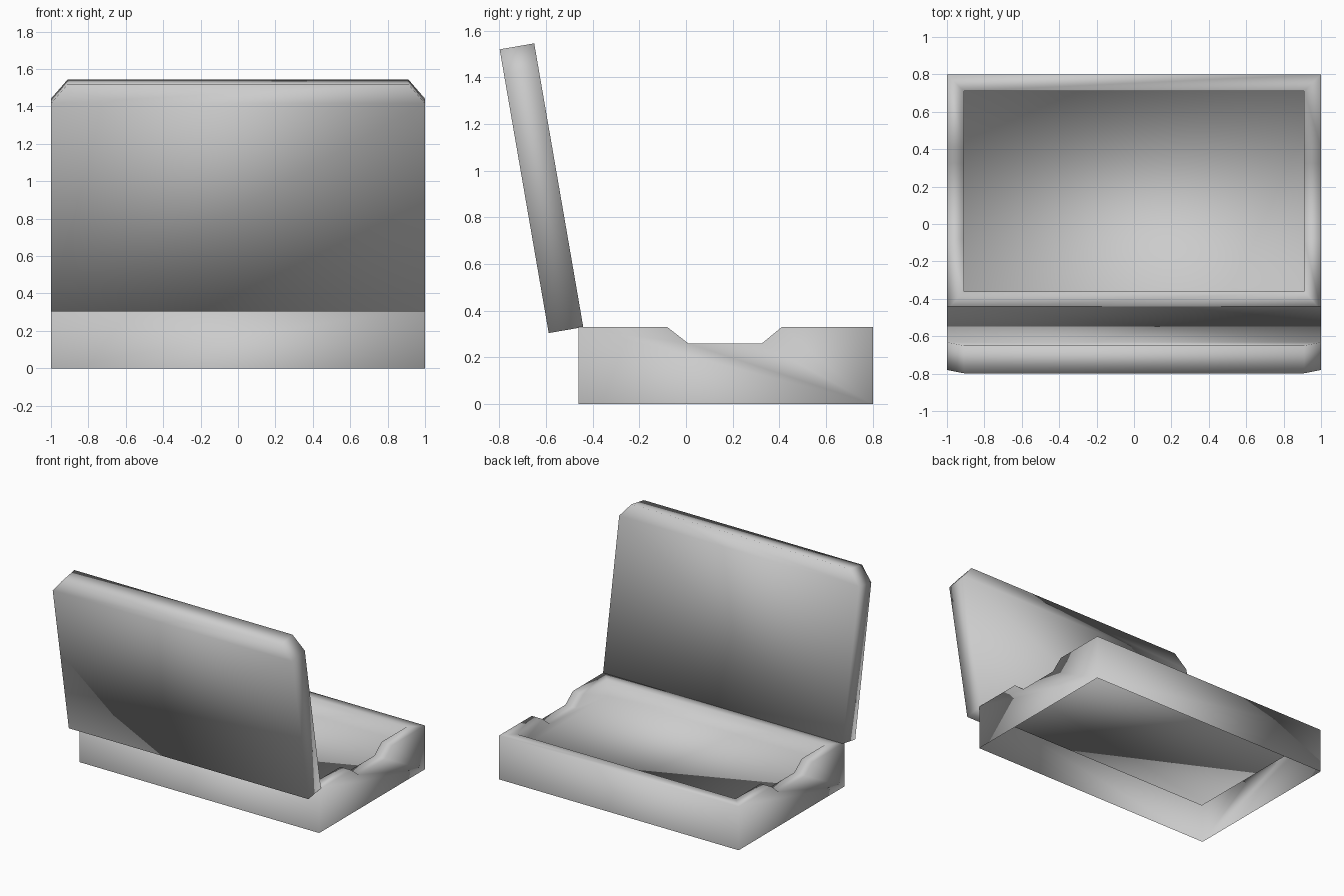
import bpy
import bmesh
from mathutils import Vector

cube = bpy.data.objects.get("Cube")
if cube:
    bpy.data.objects.remove(cube, do_unlink=True)

GREY = (0.6, 0.6, 0.6, 1.0)
grey = bpy.data.materials.new("plain grey")
grey.use_nodes = True
grey.diffuse_color = GREY
grey.node_tree.nodes["Principled BSDF"].inputs["Base Color"].default_value = GREY


def finish(bm, name):
    """Turn a bmesh into a softly shaded grey object."""
    for face in bm.faces:
        face.smooth = True
    mesh = bpy.data.meshes.new(name)
    bm.to_mesh(mesh)
    bm.free()
    mesh.materials.append(grey)
    obj = bpy.data.objects.new(name, mesh)
    bpy.context.collection.objects.link(obj)
    return obj


# Tray: thin shell with a hanging floor, open underneath, notched on both sides
RIM, FLOOR = 0.33, 0.21
NOTCH = [(-0.08, RIM), (0.01, 0.26), (0.325, 0.26), (0.41, RIM)]


def ring(bm, half_x, front, back, z, notched):
    """Four runs of vertices: front, right, back and left, each ending on a corner."""
    add = lambda x, y, h: bm.verts.new((x, y, h))
    a, b = add(-half_x, front, z), add(half_x, front, z)
    c, d = add(half_x, back, z), add(-half_x, back, z)
    right = [add(half_x, y, h) for y, h in NOTCH] if notched else []
    left = [add(-half_x, y, h) for y, h in reversed(NOTCH)] if notched else []
    return [[a, b], [b, *right, c], [c, d], [d, *left, a]]


bm = bmesh.new()
outer = (1.0, -0.46, 0.8)
inner = (0.91, -0.36, 0.71)
foot = ring(bm, *outer, 0.0, False)
outer_top = ring(bm, *outer, RIM, True)
inner_top = ring(bm, *inner, RIM, True)
floor = ring(bm, *inner, FLOOR, False)
for f, o, i, g in zip(foot, outer_top, inner_top, floor):
    bm.faces.new(f + o[::-1])                       # outer wall
    for k in range(len(o) - 1):                     # rim
        bm.faces.new((o[k], o[k + 1], i[k + 1], i[k]))
    bm.faces.new(i + g[::-1])                       # inner wall
bm.faces.new([run[0] for run in floor])
finish(bm, "tray")

# Lid: slab with two clipped top corners, leaning back from the tray edge
hinge = Vector((0, -0.44, 0.33))
up = Vector((0, -0.21, 1.215))
thick = Vector((0, -0.148, -0.0256))
outline = [(-1, 0), (1, 0), (1, 0.915), (0.91, 1), (-0.91, 1), (-1, 0.915)]

bm = bmesh.new()
inside, outside = [
    [bm.verts.new(hinge + Vector((x, 0, 0)) + up * t + offset) for x, t in outline]
    for offset in (Vector(), thick)
]
for side in (inside, outside):
    bm.faces.new((side[0], side[1], side[2], side[5]))
    bm.faces.new((side[5], side[2], side[3], side[4]))
for k in range(len(outline)):
    n = (k + 1) % len(outline)
    bm.faces.new((inside[k], inside[n], outside[n], outside[k]))
bmesh.ops.recalc_face_normals(bm, faces=bm.faces)
finish(bm, "lid")
